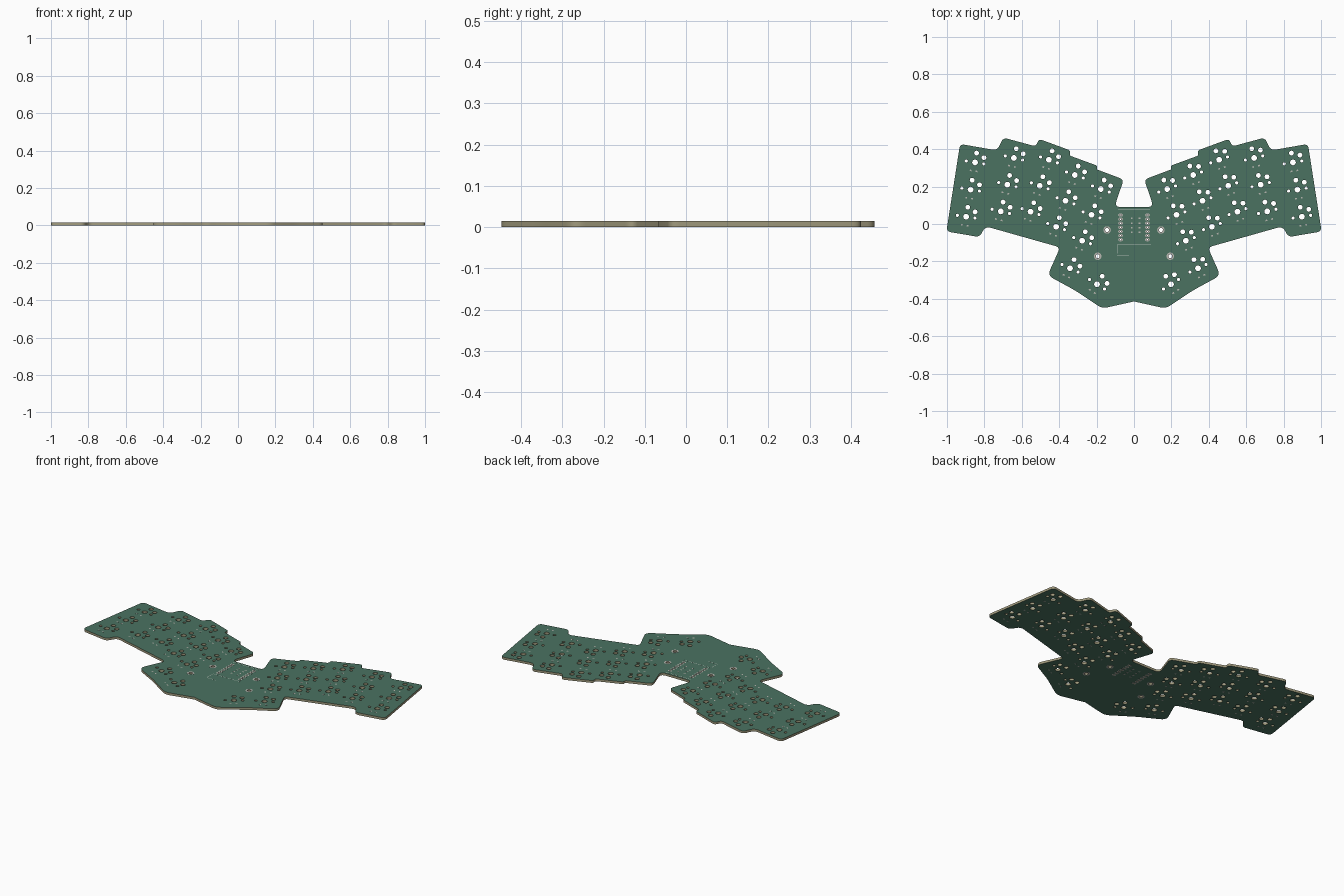
import bpy, bmesh
from math import sin, cos, pi, radians
from mathutils import Vector, Matrix

if "Cube" in bpy.data.objects:
    bpy.data.objects.remove(bpy.data.objects["Cube"])

Z0, Z1 = 0.0004, 0.0142          # board faces; pads and print sit just proud


def material(name, rgb):
    m = bpy.data.materials.new(name)
    m.diffuse_color = (*rgb, 1)
    m.use_nodes = True
    m.node_tree.nodes["Principled BSDF"].inputs["Base Color"].default_value = m.diffuse_color
    return m


GREEN = material("solder_mask", (0.07, 0.17, 0.12))
TAN = material("substrate", (0.36, 0.33, 0.21))
SILVER = material("tinned_pad", (0.48, 0.48, 0.44))
PRINT = material("printed_line", (0.45, 0.52, 0.48))


def circle(x, y, r, n=16):
    return [(x + r * cos(2 * pi * i / n), y + r * sin(2 * pi * i / n)) for i in range(n)]


def oval(x, y, hx, r, n=8):
    pts = []
    for side in (1, -1):
        for i in range(n + 1):
            a = -pi / 2 + pi * i / n + (0 if side > 0 else pi)
            pts.append((x + side * (hx - r) + r * cos(a), y + r * sin(a)))
    return pts


def box(x, y, hx, hy, rot=0):
    c, s = cos(rot), sin(rot)
    return [(x + c * a * hx - s * b * hy, y + s * a * hx + c * b * hy)
            for a, b in ((-1, -1), (1, -1), (1, 1), (-1, 1))]


def rounded(corners, n=6):
    """Polygon with each (x, y, radius) corner filleted."""
    out = []
    for i, (x, y, r) in enumerate(corners):
        p = Vector((x, y))
        a, b = Vector(corners[i - 1][:2]) - p, Vector(corners[(i + 1) % len(corners)][:2]) - p
        d = min(r, a.length * 0.48, b.length * 0.48)
        if r == 0:
            out.append((x, y))
            continue
        s, e = p + a.normalized() * d, p + b.normalized() * d
        for k in range(n + 1):
            t = k / n
            q = s * (1 - t) ** 2 + p * (2 * t * (1 - t)) + e * t ** 2
            out.append((q.x, q.y))
    return out


def plate(name, loops, z0, z1, face_mat, wall_mat):
    """Filled, extruded sheet; inner loops become holes."""
    cu = bpy.data.curves.new(name, 'CURVE')
    cu.dimensions, cu.fill_mode, cu.extrude = '2D', 'BOTH', (z1 - z0) / 2
    for loop in loops:
        sp = cu.splines.new('POLY')
        sp.points.add(len(loop) - 1)
        for pt, (x, y) in zip(sp.points, loop):
            pt.co = (x, y, 0, 1)
        sp.use_cyclic_u = True
    tmp = bpy.data.objects.new(name + "_curve", cu)
    bpy.context.collection.objects.link(tmp)
    me = bpy.data.meshes.new_from_object(tmp.evaluated_get(bpy.context.evaluated_depsgraph_get()))
    bpy.data.objects.remove(tmp)
    me.transform(Matrix.Translation((0, 0, (z0 + z1) / 2)))
    me.materials.clear()
    me.materials.append(face_mat)
    me.materials.append(wall_mat)
    bm = bmesh.new()
    bm.from_mesh(me)
    bmesh.ops.remove_doubles(bm, verts=bm.verts, dist=1e-5)
    bmesh.ops.recalc_face_normals(bm, faces=bm.faces)
    for f in bm.faces:
        f.material_index = 0 if abs(f.normal.z) > 0.5 else 1
    bm.to_mesh(me)
    bm.free()
    ob = bpy.data.objects.new(name, me)
    bpy.context.collection.objects.link(ob)
    bpy.ops.object.select_all(action='DESELECT')
    ob.select_set(True)
    bpy.context.view_layer.objects.active = ob
    bpy.ops.object.shade_smooth_by_angle(angle=radians(35))
    return ob


# Left half of the outline, from bottom centre round to the notch
half = [(-0.17, -0.452, .03), (-0.315, -0.355, .03), (-0.462, -0.275, .035), (-0.395, -0.125, .025),
        (-0.795, -0.012, .03), (-0.825, -0.07, .025), (-1.003, -0.04, .025), (-0.93, 0.428, .025),
        (-0.73, 0.393, .03), (-0.70, 0.462, .025), (-0.525, 0.415, .02), (-0.508, 0.455, .02),
        (-0.34, 0.393, .015), (-0.345, 0.366, .01), (-0.197, 0.312, .015), (-0.20, 0.292, .01),
        (-0.055, 0.238, .025), (-0.105, 0.09, .035)]
outline = rounded([(0, -0.414, 0)] + [(-x, y, r) for x, y, r in half] + half[::-1])

# Key positions: column top key, tilt; then the two thumb keys
keys = []
for x, y, tilt in ((-0.85, 0.329, 9.3), (-0.642, 0.353, 13.8), (-0.455, 0.343, 19.5),
                   (-0.316, 0.262, 20), (-0.177, 0.187, 20)):
    t = radians(tilt)
    keys += [(x - sin(t) * 0.147 * k, y - cos(t) * 0.147 * k, -t) for k in range(3)]
keys += [(-0.342, -0.237, radians(-25)), (-0.198, -0.322, radians(-33))]
keys += [(-x, y, -t) for x, y, t in keys]

# Switch holes (dx, dy, radius) and diode pads under each key
SWITCH = [(0, 0, .0155), (-.0476, 0, .0085), (.0476, 0, .0085), (0, .051, .013), (.043, .033, .013)]
holes, diode_pads = [], []
for x, y, t in keys:
    def place(dx, dy):
        return x + cos(t) * dx - sin(t) * dy, y + sin(t) * dx + cos(t) * dy
    holes += [circle(*place(dx, dy), r) for dx, dy, r in SWITCH]
    diode_pads += [box(*place(dx, -.046), .005, .004, t) for dx in (-.016, .016)]

# Mounting holes and controller pads
mounts = [(s * x, y) for s in (-1, 1) for x, y in ((0.144, -0.032), (0.194, -0.172))]
pins = [(s * 0.072, 0.048 - 0.022 * i) for s in (-1, 1) for i in range(7)]
mount_holes = [circle(x, y, .0105) for x, y in mounts]
pin_holes = [circle(x, y, .004, 8) for x, y in pins]
rings = [circle(x, y, .02, 24) for x, y in mounts] + [oval(x, y, .0125, .0085) for x, y in pins]
jumpers = [box(x, y, .005, .004) for x in (-.012, .03) for y in (.03, .005, -.02, -.045)]

plate("circuit_board", [outline] + holes + mount_holes + pin_holes, Z0, Z1, GREEN, TAN)
for side, a, b in (("top", Z1 - .0002, Z1 + .0004), ("bottom", 0, Z0 + .0002)):
    plate(side + "_ring_pads", rings + mount_holes + pin_holes, a, b, SILVER, SILVER)
    plate(side + "_diode_pads", diode_pads + jumpers, a, b, SILVER, SILVER)

# Printed guide lines round the controller
lines = [box(0, -0.108, .09, .0014), box(-.09, -.135, .0014, .022), box(-.06, -.168, .032, .0014),
         box(0, 0.076, .085, .0014)]
plate("controller_guide_lines", lines, Z1 - .0002, Z1 + .0003, PRINT, PRINT)
